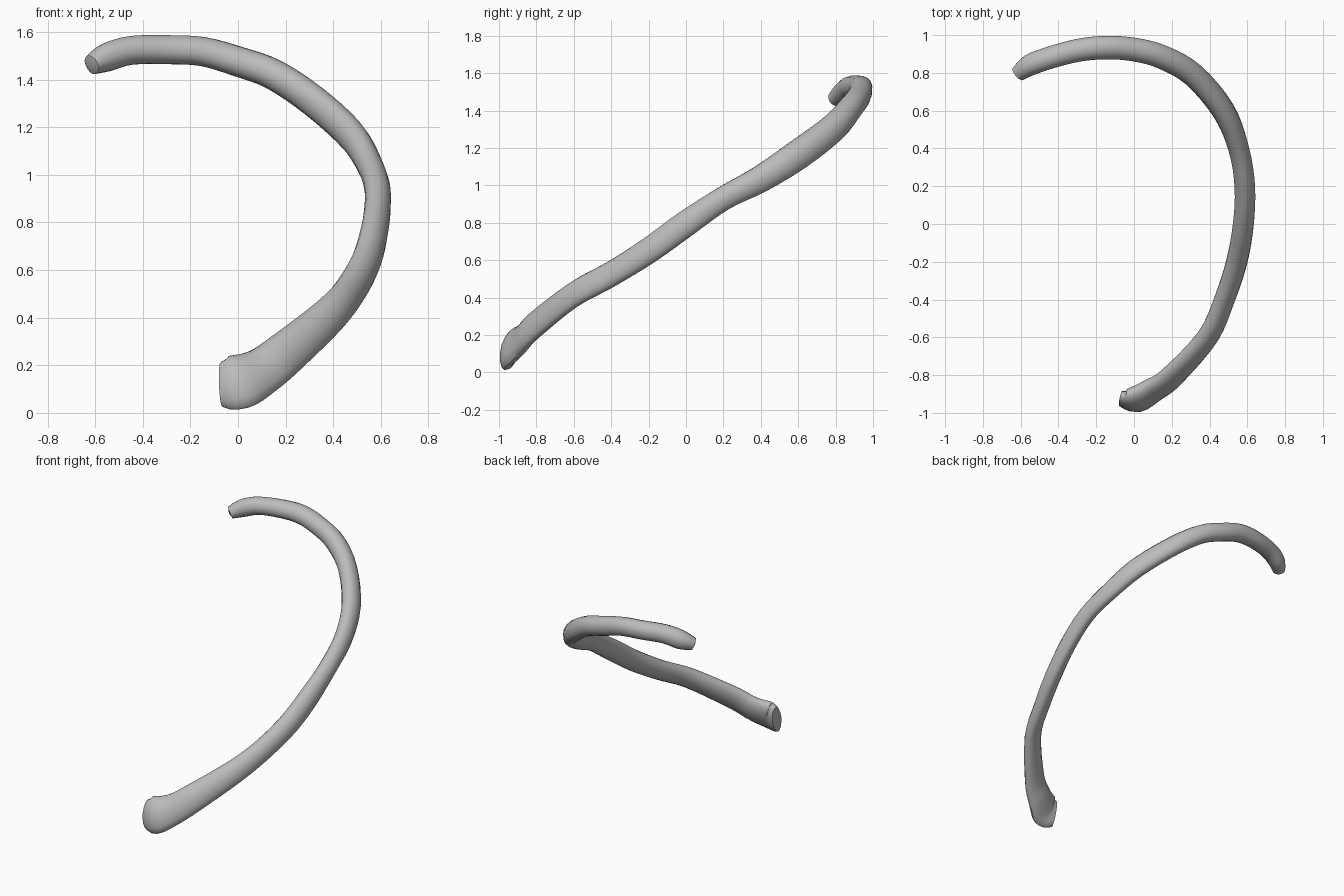
import bpy, bmesh, math
from mathutils import Vector

cube = bpy.data.objects.get("Cube")
if cube:
    bpy.data.objects.remove(cube, do_unlink=True)

# Stations along the shaft: x, y, z, width, thickness
STATIONS = [
    (-.07, -.925, .12, .19, .075), (0, -.935, .13, .245, .11),
    (.10, -.88, .175, .205, .11), (.20, -.81, .25, .185, .105),
    (.39, -.60, .415, .155, .105), (.48, -.40, .525, .145, .105),
    (.545, -.20, .65, .145, .11), (.58, 0, .795, .145, .11),
    (.587, .20, .93, .13, .11), (.555, .40, 1.035, .145, .11),
    (.475, .60, 1.165, .16, .12), (.315, .79, 1.31, .15, .125),
    (.15, .885, 1.42, .135, .13), (0, .925, 1.475, .13, .13),
    (-.15, .935, 1.517, .125, .13), (-.30, .92, 1.525, .125, .125),
    (-.45, .88, 1.522, .125, .12), (-.55, .843, 1.493, .125, .115),
    (-.615, .795, 1.462, .085, .085)]
SIDES = 16
STEPS = 4


def spline(a, b, c, d, t):
    return 0.5 * (2 * b + (c - a) * t + (2 * a - 5 * b + 4 * c - d) * t * t
                  + (3 * b - a - 3 * c + d) * t ** 3)


def resample(rows):
    out, last = [], len(rows) - 1
    for i in range(last):
        four = [Vector(rows[min(max(k, 0), last)]) for k in range(i - 1, i + 3)]
        out += [spline(*four, s / STEPS) for s in range(STEPS)]
    return out + [Vector(rows[last])]


# Flattened oval section with a narrower lower border
def ring(bm, mid, tangent, up, width, thick):
    across = tangent.cross(up).normalized()
    up = across.cross(tangent).normalized()
    verts = []
    for k in range(SIDES):
        a = 2 * math.pi * k / SIDES
        u, v = math.cos(a), math.sin(a)
        u *= 1 + 0.12 * min(v, 0)
        verts.append(bm.verts.new(
            mid + (across * u * thick + up * v * width) * 0.5))
    return verts


bm = bmesh.new()
rows = resample(STATIONS)
centres = [Vector(r[:3]) for r in rows]
n = len(rows)
rings = []
for i, r in enumerate(rows):
    tangent = (centres[min(i + 1, n - 1)] - centres[max(i - 1, 0)]).normalized()
    # The section twists from leaning inward at the front to upright on the shaft
    lean = min(1, i / (n * 0.5)) ** 2
    up = Vector((-.5, .35, 1)).lerp(Vector((-.08, -.55, .83)), lean)
    rings.append(ring(bm, centres[i], tangent, up, r[3], r[4]))
for a, b in zip(rings, rings[1:]):
    for k in range(SIDES):
        j = (k + 1) % SIDES
        bm.faces.new((a[k], a[j], b[j], b[k]))

# Hollowed front end and domed back end
for end, before, push in ((0, 1, -0.3), (-1, -2, 0.8)):
    tip = bm.verts.new(centres[end] + (centres[end] - centres[before]) * push)
    for k in range(SIDES):
        bm.faces.new((rings[end][k], rings[end][(k + 1) % SIDES], tip))
bmesh.ops.recalc_face_normals(bm, faces=bm.faces)

mesh = bpy.data.meshes.new("rib_bone")
bm.to_mesh(mesh)
bm.free()
rib = bpy.data.objects.new("rib_bone", mesh)
bpy.context.collection.objects.link(rib)

# Single plain grey
grey = bpy.data.materials.new("bone_grey")
grey.use_nodes = True
colour = (0.5, 0.5, 0.5, 1)
grey.diffuse_color = colour
grey.node_tree.nodes["Principled BSDF"].inputs["Base Color"].default_value = colour
mesh.materials.append(grey)

bpy.ops.object.select_all(action='DESELECT')
bpy.context.view_layer.objects.active = rib
rib.select_set(True)
bpy.ops.object.shade_smooth_by_angle(angle=math.radians(45))
